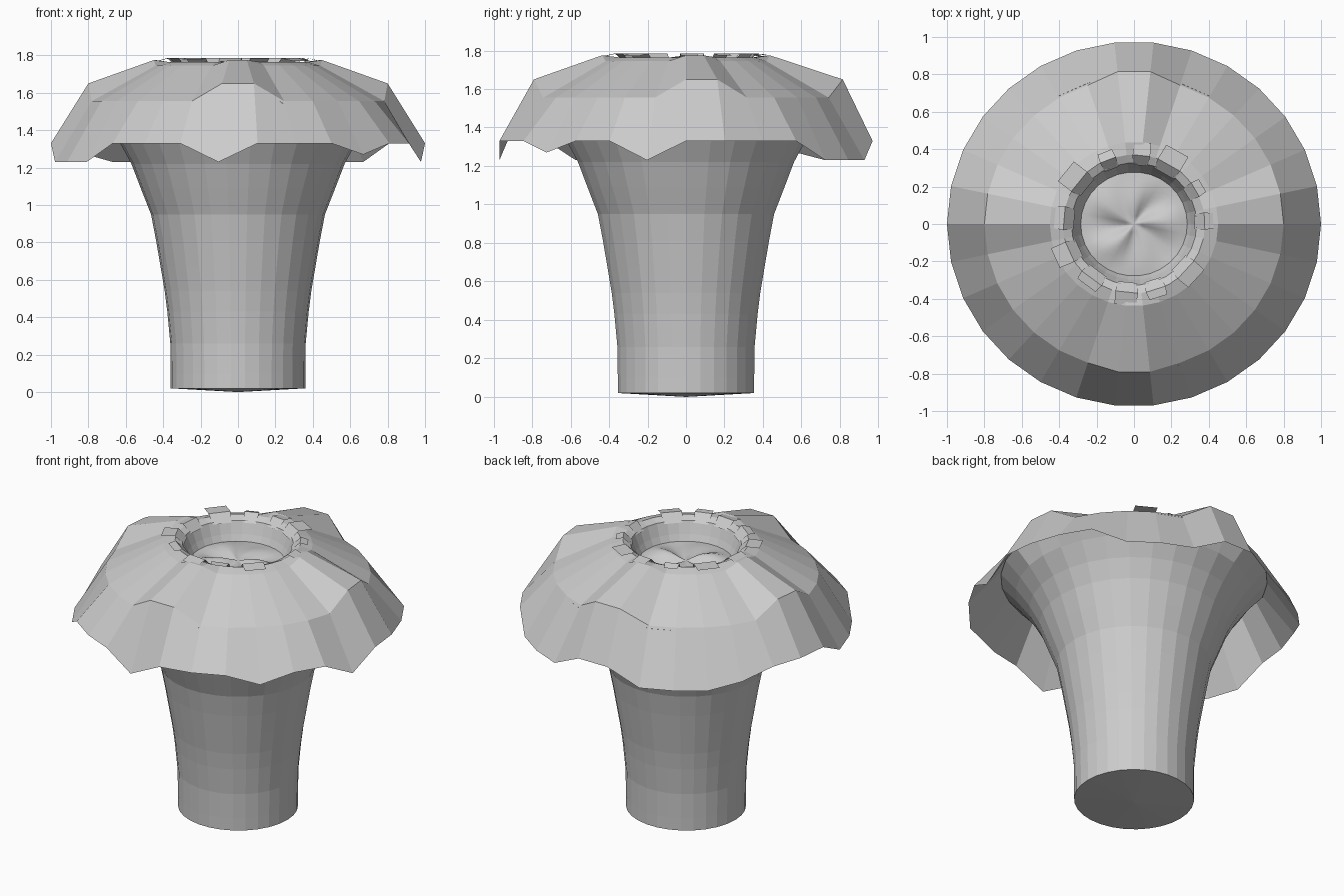
import bpy, math, random

if "Cube" in bpy.data.objects:
    bpy.data.objects.remove(bpy.data.objects["Cube"])

random.seed(4)
N = 30


def polar(r, k, z, ys=0.975):
    a = 2 * math.pi * k / N
    return (r * math.cos(a), r * ys * math.sin(a), z)


def make(name, verts, faces):
    me = bpy.data.meshes.new(name)
    me.from_pydata(verts, [], faces)
    me.update()
    ob = bpy.data.objects.new(name, me)
    bpy.context.collection.objects.link(ob)
    return ob


def lathe(name, rings, start=None, end=None, ys=0.975):
    """rings: list of functions k -> (radius, z); optional centre points close the ends."""
    verts = [polar(*(f(k)[0], k, f(k)[1]), ys) for f in rings for k in range(N)]
    faces = []
    for i in range(len(rings) - 1):
        for k in range(N):
            j = (k + 1) % N
            faces.append((i * N + k, i * N + j, (i + 1) * N + j, (i + 1) * N + k))
    if start is not None:
        verts.append((0, 0, start))
        faces += [(len(verts) - 1, (k + 1) % N, k) for k in range(N)]
    if end is not None:
        o = (len(rings) - 1) * N
        verts.append((0, 0, end))
        faces += [(o + k, o + (k + 1) % N, len(verts) - 1) for k in range(N)]
    return make(name, verts, faces)


# scalloped petal skirt: drooping rim points and raised shoulders
low = {4, 5, 6, 9, 10, 11, 16, 17, 18, 22, 29}
high = {0, 1, 7, 8, 14, 15, 22, 23}


def rim(k):
    return 1.0, 1.23 if k in low else 1.27 if k in (12, 26) else 1.33


def shoulder(k):
    r = 0.84 if k in (7, 8) else 0.815 if k in (22, 23) else 0.80
    return r, 1.65 if k in high else 1.555


def crown(k):
    return 0.45, (1.775 if k in high else 1.745)


# flared round stem with a shallow pointed base, widening to meet the petals
profile = [(0.36, 0.02), (0.36, 0.1), (0.362, 0.26), (0.378, 0.43), (0.392, 0.54),
           (0.414, 0.67), (0.438, 0.81), (0.465, 0.95), (0.52, 1.09), (0.57, 1.22),
           (0.63, 1.33), (0.71, 1.44)]
rings = [lambda k, p=p: p for p in profile]
rings.append(lambda k: (0.80, shoulder(k)[1] - 0.015))
lathe("stem", rings, start=0.0, ys=0.99)

# petals and the rolled lip dropping into the central bowl
lathe("petals", [rim, shoulder, crown, lambda k: (0.38, 1.765),
                 lambda k: (0.335, 1.745), lambda k: (0.305, 1.67),
                 lambda k: (0.285, 1.63)])

# ragged little inner petals lying round the bowl, each a bent flap
verts, faces = [], []
for k in (0.2, 2.5, 5, 7, 9.3, 11.8, 14.6, 17, 19.4, 22, 24, 26.5):
    o = len(verts)
    w = random.uniform(0.5, 0.9)
    r = random.uniform(0.42, 0.48)
    z = random.uniform(1.765, 1.785)
    verts += [polar(0.325, k - w, 1.735), polar(0.325, k + w, 1.735),
              polar(0.38, k + w, 1.785), polar(0.38, k - w, 1.785),
              polar(r, k + w * 0.8, z), polar(r, k - w * 0.8, z)]
    faces += [(o, o + 3, o + 2, o + 1), (o + 3, o + 5, o + 4, o + 2)]
make("inner_petals", verts, faces)


# smooth wrinkled centre
def wrinkle(r):
    def ring(k):
        a = 2 * math.pi * k / N
        amp = 0.03 * math.sin(math.pi * min(1, r / 0.285))
        return r, 1.63 + amp * (0.3 + 0.5 * math.sin(5 * a + 6 * r) + 0.5 * math.cos(3 * a))
    return ring


centre = lathe("wrinkled_centre", [wrinkle(0.285 - 0.03 * i) for i in range(9)], end=1.635)
for p in centre.data.polygons:
    p.use_smooth = True
